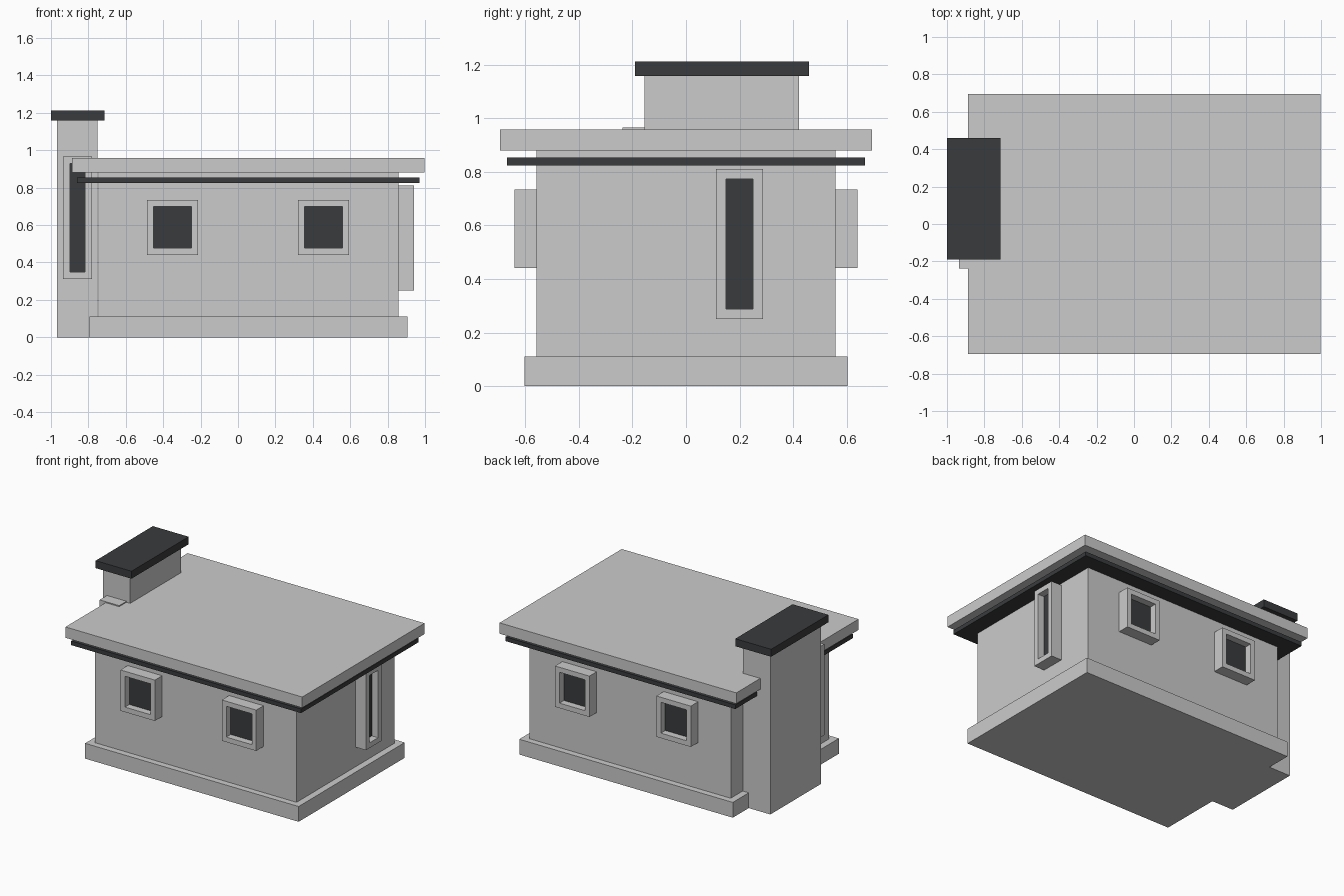
import bpy
from math import pi

if "Cube" in bpy.data.objects:
    bpy.data.objects.remove(bpy.data.objects["Cube"])

dark = bpy.data.materials.new("dark_trim")
dark.diffuse_color = (0.042, 0.044, 0.047, 1)
dark.use_nodes = True
dark.node_tree.nodes["Principled BSDF"].inputs["Base Color"].default_value = dark.diffuse_color


def mesh_object(name, verts, faces, mat=None):
    me = bpy.data.meshes.new(name)
    me.from_pydata(verts, [], faces)
    me.update()
    ob = bpy.data.objects.new(name, me)
    bpy.context.collection.objects.link(ob)
    if mat:
        me.materials.append(mat)
    return ob


def box(name, x, y, z, mat=None):
    verts = [(a, b, c) for a in x for b in y for c in z]
    faces = [(0, 1, 3, 2), (4, 6, 7, 5), (0, 4, 5, 1),
             (2, 3, 7, 6), (0, 2, 6, 4), (1, 5, 7, 3)]
    return mesh_object(name, verts, faces, mat)


def window(name, loc, w, h, gw, gh, turn=0.0):
    """Hollow frame with recessed pane; faces -y, loc is the centre on the wall."""
    def ring(a, b, y):
        return [(-a, y, -b), (a, y, -b), (a, y, b), (-a, y, b)]
    front, back = -0.083, 0.01
    verts = (ring(w / 2, h / 2, front) + ring(gw / 2, gh / 2, front)
             + ring(w / 2, h / 2, back) + ring(gw / 2, gh / 2, back))
    faces = []
    for i in range(4):
        j = (i + 1) % 4
        faces += [(i, j, 4 + j, 4 + i), (8 + i, 12 + i, 12 + j, 8 + j),
                  (i, 8 + i, 8 + j, j), (4 + i, 4 + j, 12 + j, 12 + i)]
    frame = mesh_object(name + "_frame", verts, faces)
    pane = box(name + "_pane", (-gw / 2, gw / 2), (-0.033, back),
               (-gh / 2, gh / 2), dark)
    for ob in (frame, pane):
        ob.location = loc
        ob.rotation_euler.z = turn


# House body
box("plinth", (-0.795, 0.905), (-0.603, 0.603), (0, 0.11))
box("walls", (-0.747, 0.857), (-0.558, 0.558), (0.11, 0.88))
box("eaves_band", (-0.86, 0.97), (-0.668, 0.668), (0.824, 0.854), dark)
box("roof_slab", (-0.887, 0.998), (-0.695, 0.695), (0.88, 0.958))

# Chimney
box("chimney", (-0.967, -0.75), (-0.155, 0.422), (0, 1.158))
box("chimney_cap", (-1.0, -0.715), (-0.19, 0.46), (1.158, 1.212), dark)

# Square windows, front and back
for side, y, turn in (("front", -0.558, 0), ("back", 0.558, pi)):
    for label, x in (("left", -0.35), ("right", 0.457)):
        window(f"{side}_{label}_window", (x, y, 0.588), 0.274, 0.294, 0.203, 0.222, turn)

# Tall slot windows
window("side_slot_window", (0.857, 0.2, 0.531), 0.175, 0.56, 0.1, 0.485, pi / 2)
window("chimney_slot_window", (-0.857, -0.155, 0.638), 0.155, 0.655, 0.08, 0.58)
